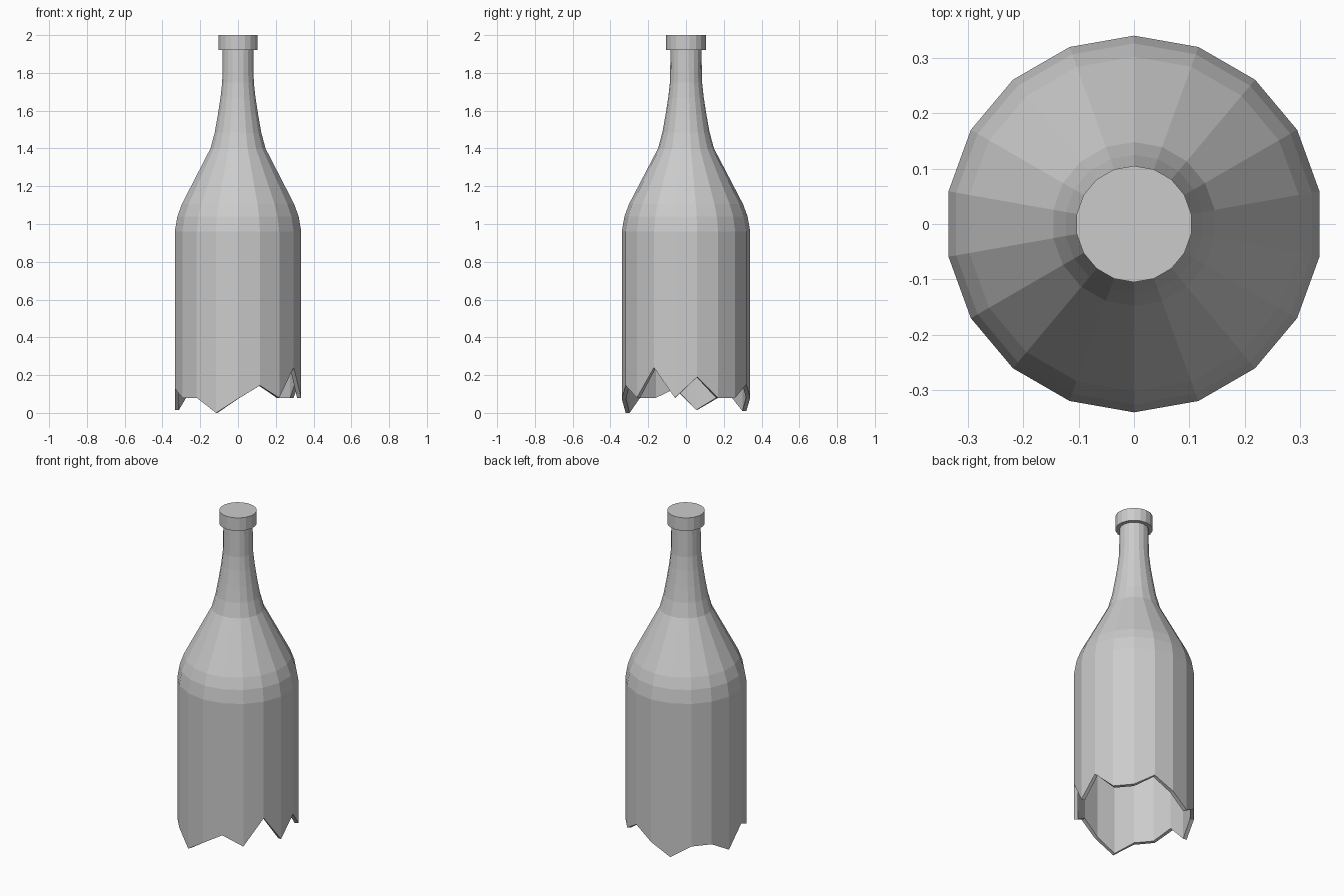
import bpy, bmesh
from math import sin, cos, radians

if "Cube" in bpy.data.objects:
    bpy.data.objects.remove(bpy.data.objects["Cube"])

SIDES = 18
STEP = 360 / SIDES

# Outer profile (radius, z) from the shoulder up to the lip
profile = [(.34, .96), (.326, 1.04), (.302, 1.105), (.148, 1.40), (.125, 1.485),
           (.108, 1.58), (.094, 1.67), (.085, 1.75), (.082, 1.92),
           (.105, 1.92), (.105, 2.0)]
# Heights of the broken edge, every 20 degrees starting at 10 degrees
broken = [.19, .08, .08, .15, .08, .01, .08, .08, .015,
          .13, .08, .08, 0, .075, .145, .08, .24, .08]

bm = bmesh.new()


def ring(radius, heights):
    return [bm.verts.new((radius * cos(radians(10 + i * STEP)),
                          radius * sin(radians(10 + i * STEP)), z))
            for i, z in enumerate(heights)]


# Lathe the rings, starting at the jagged bottom
rings = [ring(.34, broken)] + [ring(r, [z] * SIDES) for r, z in profile]
for low, high in zip(rings, rings[1:]):
    for i in range(SIDES):
        j = (i + 1) % SIDES
        bm.faces.new((low[i], low[j], high[j], high[i]))
# Closed top
bm.faces.new(rings[-1])

mesh = bpy.data.meshes.new("broken_bottle")
bm.to_mesh(mesh)
bm.free()
bottle = bpy.data.objects.new("broken_bottle", mesh)
bpy.context.collection.objects.link(bottle)

# Glass wall thickness, inwards
wall = bottle.modifiers.new("wall", 'SOLIDIFY')
wall.thickness = .022
wall.offset = -1
wall.use_even_offset = True
